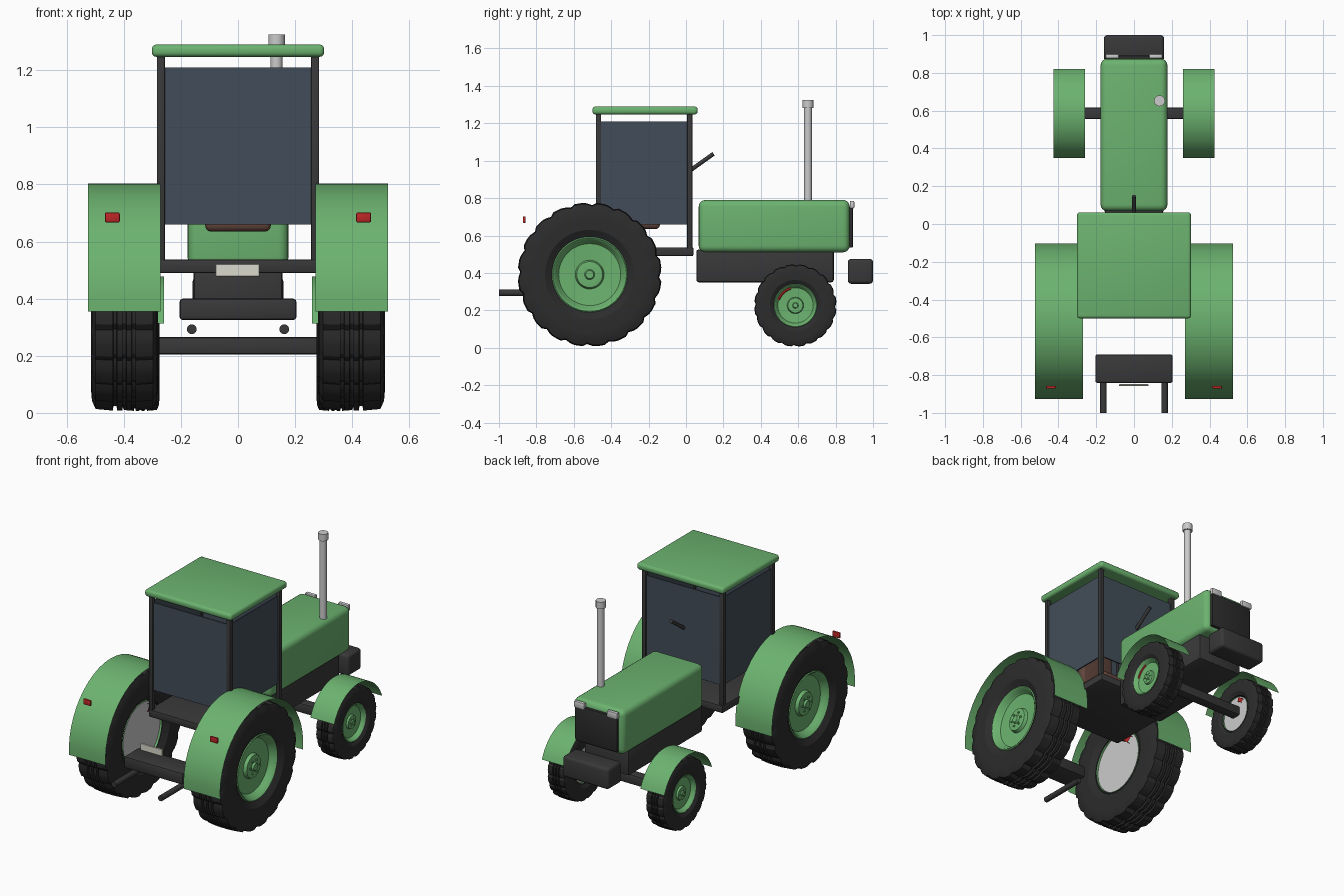
import bpy, bmesh, math
from mathutils import Vector

if "Cube" in bpy.data.objects:
    bpy.data.objects.remove(bpy.data.objects["Cube"])

def mat(name, r, g, b):
    m = bpy.data.materials.new(name)
    m.diffuse_color = (r, g, b, 1)
    m.use_nodes = True
    m.node_tree.nodes["Principled BSDF"].inputs["Base Color"].default_value = m.diffuse_color
    return m

GREEN = mat("green_paint", .15, .45, .16)
DARK = mat("dark_metal", .04, .04, .042)
RUBBER = mat("rubber", .025, .025, .025)
GLASS = mat("tinted_glass", .055, .075, .1)
RED = mat("red", .5, .02, .02)
SEAT = mat("seat_brown", .12, .06, .045)
PLATE = mat("plate_white", .7, .7, .62)

def finish(name, bm, m=None, angle=35, flip_fix=True):
    if flip_fix:
        bmesh.ops.recalc_face_normals(bm, faces=bm.faces)
    me = bpy.data.meshes.new(name)
    bm.to_mesh(me)
    bm.free()
    ob = bpy.data.objects.new(name, me)
    bpy.context.collection.objects.link(ob)
    if m:
        me.materials.append(m)
    bpy.ops.object.select_all(action='DESELECT')
    ob.select_set(True)
    bpy.context.view_layer.objects.active = ob
    bpy.ops.object.shade_smooth_by_angle(angle=math.radians(angle))
    return ob

def box(name, x, y, z, m=None, bevel=0.0, seg=3):
    """Box from (min, max) pairs."""
    bm = bmesh.new()
    bmesh.ops.create_cube(bm, size=1)
    for v in bm.verts:
        v.co = Vector([(a + b) / 2 + c * (b - a) for (a, b), c in zip((x, y, z), v.co)])
    if bevel:
        bmesh.ops.bevel(bm, geom=bm.edges[:], offset=bevel, segments=seg, profile=.5, affect='EDGES')
    return finish(name, bm, m)

def rod(name, a, b, r, m=None, seg=20):
    a, b = Vector(a), Vector(b)
    bm = bmesh.new()
    bmesh.ops.create_cone(bm, cap_ends=True, segments=seg, radius1=r, radius2=r, depth=(b - a).length)
    q = (b - a).to_track_quat('Z', 'Y')
    for v in bm.verts:
        v.co = q @ v.co + (a + b) / 2
    return finish(name, bm, m)

def sweep(name, prof, centre, side, m, angles, closed_prof=False, full=True, radius=None, angle=35):
    """Turn an (x, r) profile about the wheel axis; radius() may vary r by angle."""
    bm = bmesh.new()
    rings = []
    for i, t in enumerate(angles):
        rings.append([bm.verts.new((
            side * (centre[0] + px),
            centre[1] + (radius(i, pr) if radius else pr) * math.cos(t),
            centre[2] + (radius(i, pr) if radius else pr) * math.sin(t))) for px, pr in prof])
    n, k = len(rings), len(prof)
    for i in range(n if full else n - 1):
        for j in range(k if closed_prof else k - 1):
            a, b = rings[i], rings[(i + 1) % n]
            bm.faces.new((a[j], b[j], b[(j + 1) % k], a[(j + 1) % k]))
    bmesh.ops.remove_doubles(bm, verts=bm.verts, dist=1e-5)
    return finish(name, bm, m, angle)

def circle(n):
    return [2 * math.pi * i / n for i in range(n)]

def wheel(tag, side, cx, cy, R, hw, fender_r, fender_hw, a0):
    c = (cx, cy, R + .006)
    # tyre: rounded section with tread grooves, notched between 20 lugs
    half = [(1, .62), (1.0, .80), (.97, .91), (.86, .985), (.34, 1), (.33, .96), (.23, .96), (.22, 1), (.06, 1), (.05, .96)]
    half = [(.8, .52)] + half
    prof = [(u * hw, r * R) for u, r in half] + [(-u * hw, r * R) for u, r in reversed(half)]
    lug = [2 * math.pi * (i + f) / 20 for i in range(20) for f in (-.12, .12, .32, .68)]
    def notch(i, r):
        return r * (.965 if i % 4 == 0 else .99 if i % 4 == 1 else 1) if r > .85 * R else r
    sweep(tag + "_tyre", prof, c, side, RUBBER, lug, True, radius=notch, angle=20)
    # dished rim with raised hub
    rim = [(-.8, .50), (.74, .50), (.82, .525), (.86, .51), (.80, .485), (.62, .46), (.50, .43),
           (.45, .20), (.62, .18), (.64, .14), (.64, .07), (.74, .055), (.74, 0)]
    sweep(tag + "_rim", [(u * hw, r * R) for u, r in rim], c, side, GREEN, circle(48))
    # hub bolts
    for k in range(6):
        t = 2 * math.pi * k / 6
        y, z = c[1] + .11 * R * math.cos(t), c[2] + .11 * R * math.sin(t)
        rod(tag + "_bolt", (side * (cx + .6 * hw), y, z), (side * (cx + .7 * hw), y, z), .018 * R, GREEN, 6)
    # brake disc and caliper behind the rim
    rod(tag + "_brake_disc", (side * (cx - .72 * hw), cy, c[2]), (side * (cx - .6 * hw), cy, c[2]), .49 * R, None, 40)
    arc = [math.radians(40 + 5 * i) for i in range(7)]
    if side > 0:
        arc = [math.pi - t for t in arc]
    cal = [(-.86 * hw, .34 * R), (-.5 * hw, .34 * R), (-.5 * hw, .45 * R), (-.86 * hw, .45 * R)]
    sweep(tag + "_caliper", cal, c, side, RED, arc, True, False)
    if tag.startswith("front") and side > 0:
        arc = [math.radians(105 + 8 * i) for i in range(8)]
        sweep(tag + "_caliper_edge", [(.54 * hw, .40 * R), (.6 * hw, .42 * R), (.6 * hw, .455 * R)],
              c, side, RED, arc, False, False)
    # open single-sheet fender
    arc = [math.radians(a0 + (180 - 2 * a0) * i / 24) for i in range(25)]
    sweep(tag + "_fender", [(-fender_hw, fender_r), (fender_hw, fender_r)], c, side, GREEN, arc, False, False)

for s, n in ((1, "right"), (-1, "left")):
    wheel("rear_" + n, s, .398, -.515, .385, .117, .412, .127, -5)
    wheel("front_" + n, s, .342, .585, .22, .067, .252, .083, 20)

# bonnet, chassis, grille and front weight
box("bonnet", (-.177, .177), (.068, .875), (.51, .79), GREEN, .035, 4)
box("chassis", (-.155, .155), (.055, .79), (.35, .525), DARK, .012, 2)
box("grille", (-.145, .145), (.86, .892), (.535, .755), RUBBER, .005, 2)
box("front_weight", (-.16, .16), (.865, 1.0), (.342, .475), DARK, .018)
box("front_axle", (-.34, .34), (.555, .617), (.205, .265), DARK, .008, 2)

# exhaust stack
rod("exhaust_pipe", (.135, .652, .76), (.135, .652, 1.3), .021, None, 24)
rod("exhaust_cap", (.135, .652, 1.282), (.135, .652, 1.325), .029, None, 24)

# cab floor, posts, glass and roof
box("cab_floor", (-.282, .282), (-.485, .04), (.49, .537), DARK, .008, 2)
for sx in (-1, 1):
    for y in (-.468, .02):
        box("cab_post", (sx * .27 - .014, sx * .27 + .014), (y - .014, y + .014), (.53, 1.26), DARK, .004, 2)
    box("side_glass", (sx * .27 - .004, sx * .27 + .004), (-.455, .03), (.66, 1.21), GLASS)
for y, n in ((-.47, "rear_glass"), (.022, "front_glass")):
    box(n, (-.258, .258), (y - .004, y + .004), (.66, 1.21), GLASS)
box("roof", (-.302, .302), (-.5, .062), (1.247, 1.29), GREEN, .016)

# seat and steering column
box("seat_base", (-.115, .115), (-.36, -.14), (.635, .70), SEAT, .02)
box("seat_back", (-.115, .115), (-.39, -.33), (.66, .95), SEAT, .02)
rod("steering_column", (0, -.1, .86), (0, .147, 1.037), .011, DARK, 16)

# rear hitch, arms and plate
box("hitch_box", (-.205, .205), (-.842, -.69), (.325, .4), DARK, .012, 2)
box("number_plate", (-.079, .076), (-.858, -.848), (.478, .522), PLATE, .002, 1)
for s in (-1, 1):
    rod("hitch_arm", (s * .162, -1.0, .293), (s * .162, -.70, .293), .017, DARK)
    # lights
    box("tail_light", (s * .44 - .026, s * .44 + .026), (-.872, -.857), (.667, .702), RED, .005, 2)
    box("headlight", (s * .115 - .036, s * .115 + .036), (.876, .9), (.745, .785), None, .006, 2)
